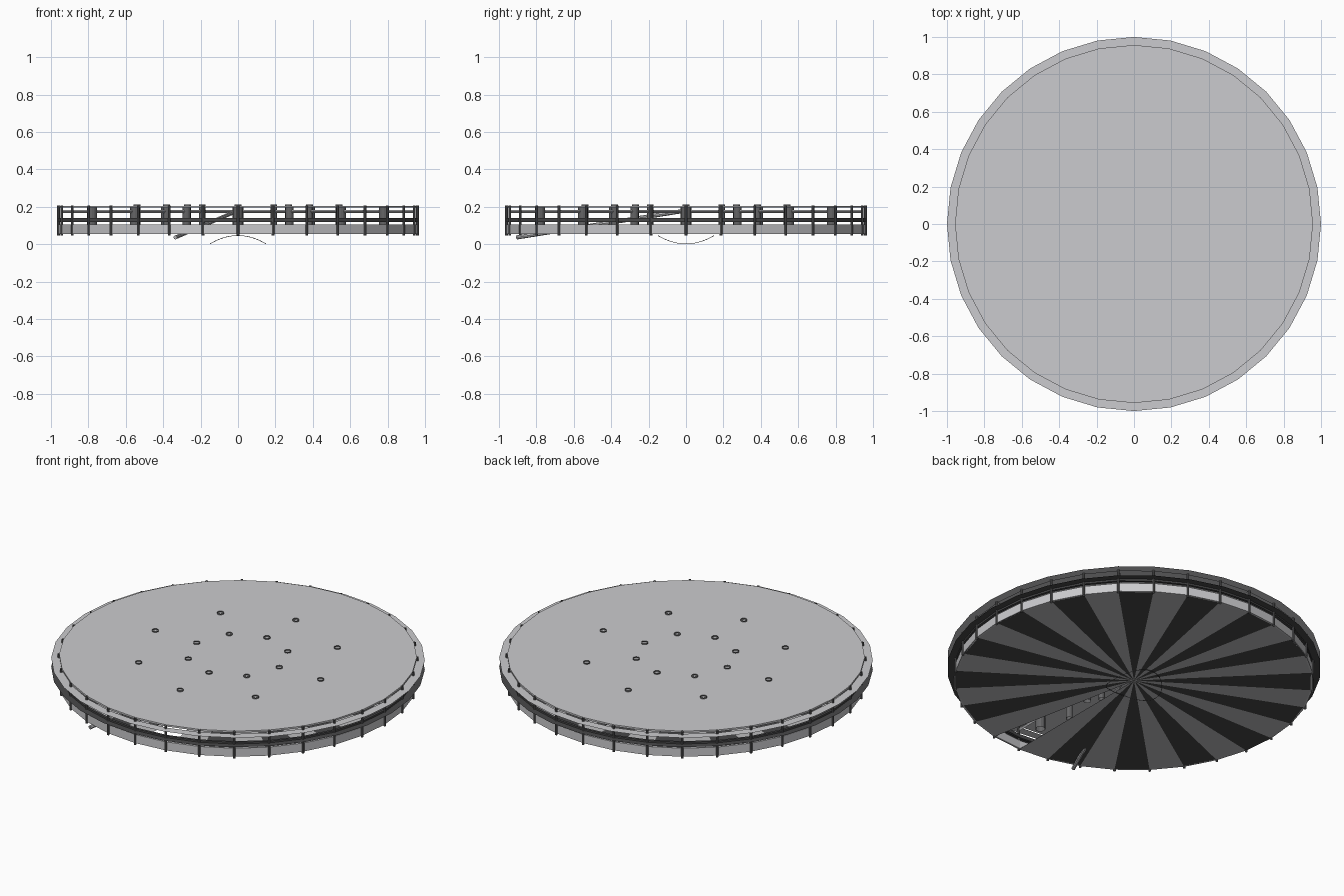
import bpy, bmesh, math
from mathutils import Vector

if "Cube" in bpy.data.objects:
    bpy.data.objects.remove(bpy.data.objects["Cube"])

N = 32
STEP = 2 * math.pi / N


def mat(name, v, tint=1.03):
    m = bpy.data.materials.new(name)
    m.diffuse_color = (v, v, v * tint, 1)
    m.use_nodes = True
    m.node_tree.nodes["Principled BSDF"].inputs["Base Color"].default_value = m.diffuse_color
    return m


LIGHT = mat("light_grey", 0.6)
MID = mat("mid_grey", 0.5)
DARK = mat("dark_grey", 0.13)
BLACK = mat("near_black", 0.065)


def add(name, bm, *mats):
    me = bpy.data.meshes.new(name)
    bm.to_mesh(me)
    bm.free()
    ob = bpy.data.objects.new(name, me)
    bpy.context.collection.objects.link(ob)
    for m in mats:
        me.materials.append(m)
    return ob


def polar(r, a, z):
    return Vector((r * math.cos(a), r * math.sin(a), z))


def ring(name, sec, m):
    # section swept round the 32 sides; two points make a single sheet
    bm = bmesh.new()
    rows = [[bm.verts.new(polar(r, i * STEP, z)) for r, z in sec] for i in range(N)]
    n = len(sec) if len(sec) > 2 else 1
    for i in range(N):
        a, b = rows[i], rows[(i + 1) % N]
        for k in range(n):
            j = (k + 1) % len(sec)
            bm.faces.new((a[k], b[k], b[j], a[j]))
    bmesh.ops.recalc_face_normals(bm, faces=bm.faces)
    if n == 1 and sum(f.normal.z for f in bm.faces) < 0:
        bmesh.ops.reverse_faces(bm, faces=bm.faces)
    return add(name, bm, m)


def box(r0, r1, z0, z1):
    return [(r0, z0), (r1, z0), (r1, z1), (r0, z1)]


def bar(bm, p, q, r, sides=8, caps=True):
    # straight rod between two points
    p, q = Vector(p), Vector(q)
    d = q - p
    res = bmesh.ops.create_cone(bm, cap_ends=caps, segments=sides, radius1=r,
                                radius2=r, depth=d.length)
    rot = d.to_track_quat('Z', 'Y')
    for v in res['verts']:
        v.co = rot @ v.co + (p + q) / 2


# deck: thin 32-sided slab
bm = bmesh.new()
bmesh.ops.create_cone(bm, cap_ends=True, segments=N, radius1=0.957, radius2=0.957, depth=0.01)
for v in bm.verts:
    a = round(math.atan2(v.co.y, v.co.x) / STEP) * STEP
    v.co = polar(0.957, a, v.co.z + 0.2)
add("top_deck", bm, LIGHT)

# flat rims and side bands
ring("deck_rim", [(0.95, 0.185), (1.0, 0.185)], LIGHT)
ring("middle_rim", [(0.95, 0.13), (1.0, 0.13)], BLACK)
ring("middle_rail", box(0.945, 0.96, 0.12, 0.14), BLACK)
ring("lower_band", box(0.95, 0.96, 0.055, 0.105), LIGHT)

# underside: alternating wedges, one left open at the front
bm = bmesh.new()
for i in range(N):
    if i == 24:
        continue
    pts = [Vector((0, 0, 0.055)), polar(0.957, (i + 1) * STEP, 0.055), polar(0.957, i * STEP, 0.055)]
    f = bm.faces.new([bm.verts.new(p) for p in pts])
    f.material_index = i % 2
add("floor_wedges", bm, BLACK, MID)

# rim posts, open at the ends
bm = bmesh.new()
for i in range(N):
    bar(bm, polar(0.96, i * STEP, 0.047), polar(0.96, i * STEP, 0.206), 0.007, 8, False)
add("rim_posts", bm, DARK)

# spokes with open tube posts under the deck
posts, spokes = bmesh.new(), bmesh.new()
for i in range(8):
    a = i * math.pi / 4
    for r, w, z0, z1 in [(0.27, 0.018, 0.058, 0.212), (0.39, 0.022, 0.1, 0.205),
                         (0.54, 0.018, 0.058, 0.212), (0.78, 0.027, 0.1, 0.205)]:
        bar(posts, polar(r, a, z0), polar(r, a, z1), w, 12, False)
    bar(spokes, polar(0.02, a, 0.175), polar(0.95, a, 0.175), 0.009, 4)
bar(posts, (0, 0, 0.058), (0, 0, 0.2), 0.03, 12)
add("deck_posts", posts, DARK)
add("spokes", spokes, MID)

# sloping drive arm
bm = bmesh.new()
bar(bm, (0, 0, 0.18), (-0.335, -0.905, 0.036), 0.011, 8)
add("sloping_arm", bm, MID)

# thin bent hoop below the middle
cu = bpy.data.curves.new("bent_hoop", 'CURVE')
cu.dimensions = '3D'
cu.bevel_depth = 0.0015
cu.bevel_resolution = 1
sp = cu.splines.new('POLY')
sp.points.add(N - 1)
for i, p in enumerate(sp.points):
    a = i * STEP
    p.co = (*polar(0.15, a, 0.0015 + 0.045 * math.sin(a) ** 2), 1)
sp.use_cyclic_u = True
cu.materials.append(DARK)
bpy.context.collection.objects.link(bpy.data.objects.new("bent_hoop", cu))
